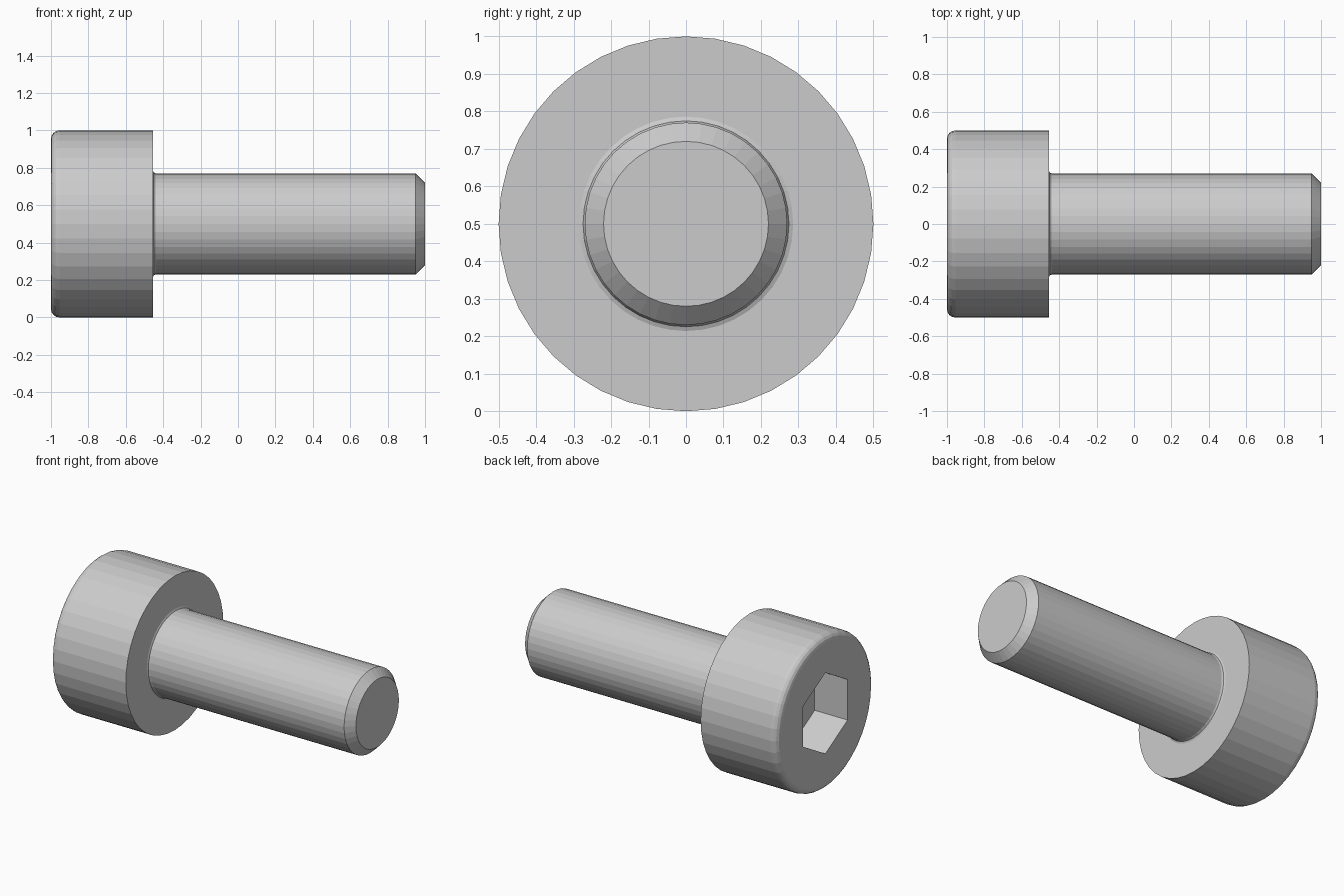
import bpy, bmesh, math
from mathutils import Vector, Matrix

if "Cube" in bpy.data.objects:
    bpy.data.objects.remove(bpy.data.objects["Cube"])

AXIS_Z = 0.5
SEGMENTS = 40
HEAD_R, SHANK_R = 0.5, 0.27
HEAD_END = -0.455
ROUND = 0.045          # rounded rim of the head
FILLET = 0.016         # small fillet under the head


def arc(cx, cr, radius, start, end, steps):
    """Points (x, r) along a circular arc, angles in degrees."""
    pts = []
    for i in range(steps + 1):
        a = math.radians(start + (end - start) * i / steps)
        pts.append((cx + radius * math.cos(a), cr + radius * math.sin(a)))
    return pts


def new_object(name, bm):
    bmesh.ops.recalc_face_normals(bm, faces=bm.faces)
    mesh = bpy.data.meshes.new(name)
    bm.to_mesh(mesh)
    bm.free()
    obj = bpy.data.objects.new(name, mesh)
    bpy.context.collection.objects.link(obj)
    return obj


def revolve(name, profile):
    """Turn an (x, r) profile around the bolt axis and cap both ends."""
    bm = bmesh.new()
    rings = []
    for x, r in profile:
        angles = [math.tau * i / SEGMENTS for i in range(SEGMENTS)]
        rings.append([bm.verts.new((x, r * math.cos(a), AXIS_Z + r * math.sin(a)))
                      for a in angles])
    for a, b in zip(rings, rings[1:]):
        for i in range(SEGMENTS):
            j = (i + 1) % SEGMENTS
            bm.faces.new((a[i], a[j], b[j], b[i]))
    bm.faces.new(rings[0])
    bm.faces.new(rings[-1])
    return new_object(name, bm)


# Head and shank as one turned solid
profile = arc(-1 + ROUND, HEAD_R - ROUND, ROUND, 180, 90, 4)
profile.append((HEAD_END, HEAD_R))
profile += arc(HEAD_END + FILLET, SHANK_R + FILLET, FILLET, 180, 270, 2)
profile += [(0.95, SHANK_R), (1.0, 0.22)]
bolt = revolve("cap_screw", profile)

# Hexagonal drive socket, corners up and down
socket_depth, socket_r = 0.236, 0.2625
bm = bmesh.new()
place = Matrix.Translation((-1, 0, AXIS_Z)) @ Matrix.Rotation(math.pi / 2, 4, 'Y')
ring = [bm.verts.new(place @ Vector((socket_r * math.cos(k * math.pi / 3),
                                     socket_r * math.sin(k * math.pi / 3),
                                     -0.1))) for k in range(6)]
base = bm.faces.new(ring)
side = bmesh.ops.extrude_face_region(bm, geom=[base])
moved = [v for v in side["geom"] if isinstance(v, bmesh.types.BMVert)]
bmesh.ops.translate(bm, verts=moved, vec=(socket_depth + 0.1, 0, 0))
if base.is_valid and len(bm.faces) < 8:
    bm.faces.new(ring) if not bm.faces.get(ring) else None
cutter = new_object("socket_cutter", bm)
cutter.hide_render = True

# Cut the socket, then discard the cutter
cut = bolt.modifiers.new("socket", 'BOOLEAN')
cut.operation = 'DIFFERENCE'
cut.solver = 'EXACT'
cut.object = cutter
bpy.context.view_layer.objects.active = bolt
bolt.select_set(True)
bpy.ops.object.modifier_apply(modifier=cut.name)
bpy.data.objects.remove(cutter, do_unlink=True)
